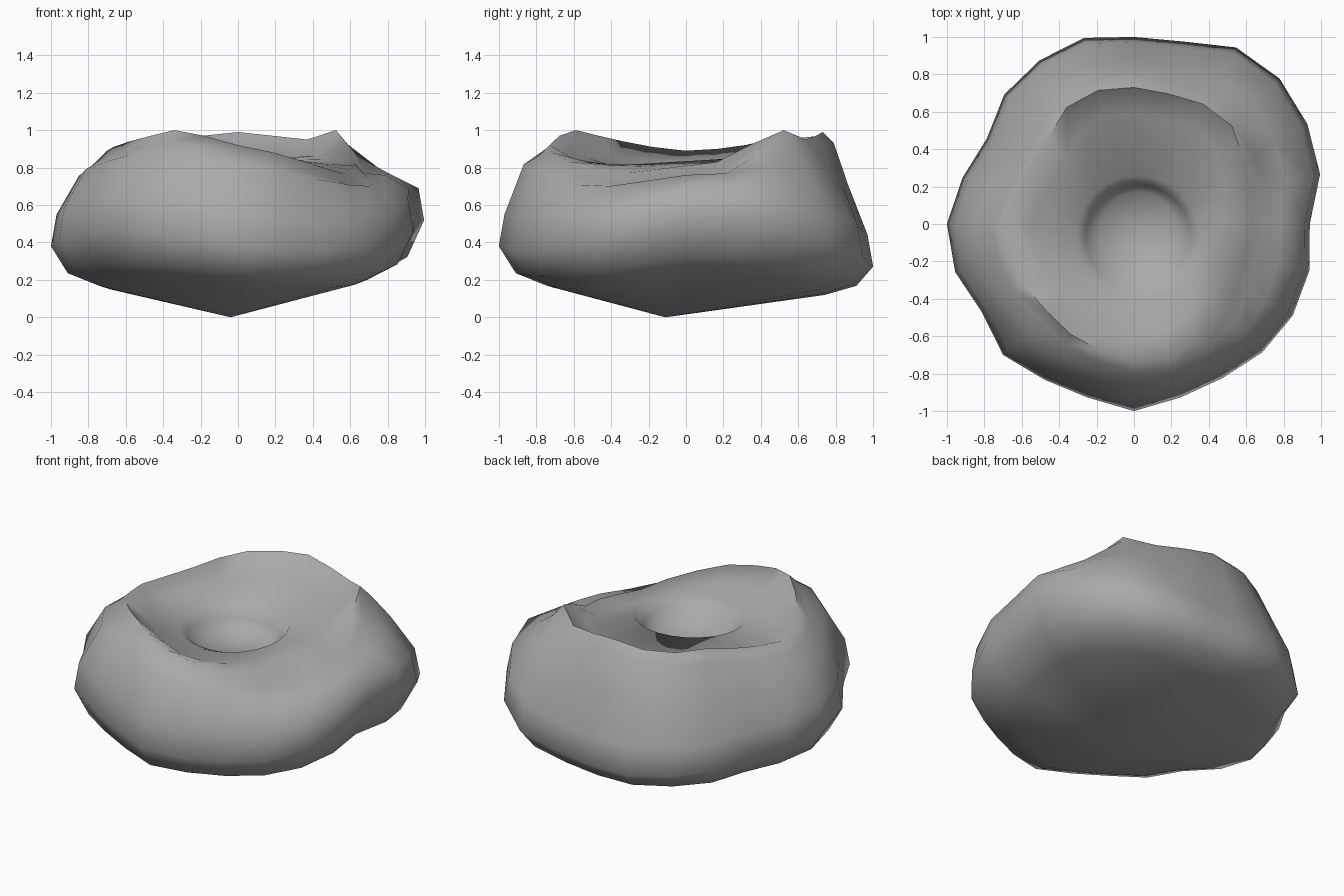
import bpy
import bmesh
from math import sin, cos, tau, radians

default_cube = bpy.data.objects.get("Cube")
if default_cube:
    bpy.data.objects.remove(default_cube, do_unlink=True)

# One plain grey for the whole body
stone_grey = bpy.data.materials.new("stone_grey")
stone_grey.use_nodes = True
grey_value = (0.4, 0.4, 0.4, 1)
stone_grey.diffuse_color = grey_value
stone_grey.node_tree.nodes["Principled BSDF"].inputs["Base Color"].default_value = grey_value

# Irregular outlines, read counter-clockwise from +x in equal steps
belly_radius = [.94, 1.03, 1.07, 1.1, 1.09, 1.01, 1, 1.03,
                1.01, .98, .91, .95, 1, .99, .94, .99,
                .96, .96, 1, .96, .95, .97, .98, .97]
rim_radius = [.65, .66, .7, .76, .76, .74, .75, .76,
              .74, .67, .65, .67, .72, .71, .69, .68,
              .7, .72, .75, .76, .74, .71, .66, .64]
rim_height = [.81, .83, .92, 1, .95, .97, .99, .97,
              .96, .95, .92, .9, .89, .91, .94, .97,
              1, .97, .92, .88, .83, .79, .77, .79]
COUNT = len(belly_radius)


def mix(a, b, amount):
    return a + (b - a) * amount


def bulge(angle, degrees):
    """Smooth hump that is 1 in one direction and fades to the sides."""
    return max(0, cos(angle - radians(degrees))) ** 4


def belly_height(angle):
    """The widest level sits low at the back and high on two flanks."""
    back = max(0, sin(angle))
    return .35 - .08 * back + .19 * bulge(angle, 15) + .12 * bulge(angle, 225)


def ring(bm, rule, centre_x=0, centre_y=0):
    """Closed loop of vertices; rule gives (radius, height) per step."""
    loop = []
    for step in range(COUNT):
        angle = tau * step / COUNT
        radius, height = rule(step, angle)
        loop.append(bm.verts.new((centre_x + radius * cos(angle),
                                  centre_y + radius * sin(angle), height)))
    return loop


def bridge(bm, lower, upper):
    for step in range(COUNT):
        after = (step + 1) % COUNT
        bm.faces.new((lower[step], lower[after], upper[after], upper[step]))


def cap(bm, loop, point):
    tip = bm.verts.new(point)
    for step in range(COUNT):
        bm.faces.new((loop[step], loop[(step + 1) % COUNT], tip))


# Rules for each level, from the underside up, over the rim and into the hollow
def underside(step, angle):
    return belly_radius[step] * .74, belly_height(angle) * .44


def lower_belly(step, angle):
    return belly_radius[step] * .91, belly_height(angle) * .62


def belly(step, angle):
    return belly_radius[step], belly_height(angle)


def upper_belly(step, angle):
    return belly_radius[step] * .97, belly_height(angle) + .17


def shoulder(step, angle):
    return (mix(belly_radius[step], rim_radius[step], .53),
            mix(belly_height(angle) + .17, rim_height[step], .6 - .12 * sin(angle)))


def outer_rim(step, angle):
    return rim_radius[step] + .04, rim_height[step] - .06


def rim(step, angle):
    return rim_radius[step] - .02, rim_height[step]


def terrace(step, angle):
    return rim_radius[step] - .16, mix(rim_height[step], .82, .75)


def hollow_edge(step, angle):
    return .33, .83 + .02 * sin(angle)


def hollow_wall(step, angle):
    return .28, .77 - .02 * sin(angle)


def hollow_floor(step, angle):
    return .21, .69


bm = bmesh.new()
loops = [ring(bm, rule) for rule in
         (underside, lower_belly, belly, upper_belly, shoulder,
          outer_rim, rim, terrace)]
loops += [ring(bm, rule, .02, -.07) for rule in (hollow_edge, hollow_wall)]
loops.append(ring(bm, hollow_floor, .02, -.04))
for lower, upper in zip(loops, loops[1:]):
    bridge(bm, lower, upper)
cap(bm, loops[0], (-.04, -.11, 0))
cap(bm, loops[-1], (.02, -.03, .67))
bmesh.ops.recalc_face_normals(bm, faces=bm.faces)

mesh = bpy.data.meshes.new("folded_body")
bm.to_mesh(mesh)
bm.free()
mesh.materials.append(stone_grey)
folded_body = bpy.data.objects.new("folded_body", mesh)
bpy.context.collection.objects.link(folded_body)

# Soft shading all over
bpy.context.view_layer.objects.active = folded_body
folded_body.select_set(True)
bpy.ops.object.shade_smooth_by_angle(angle=radians(80))
